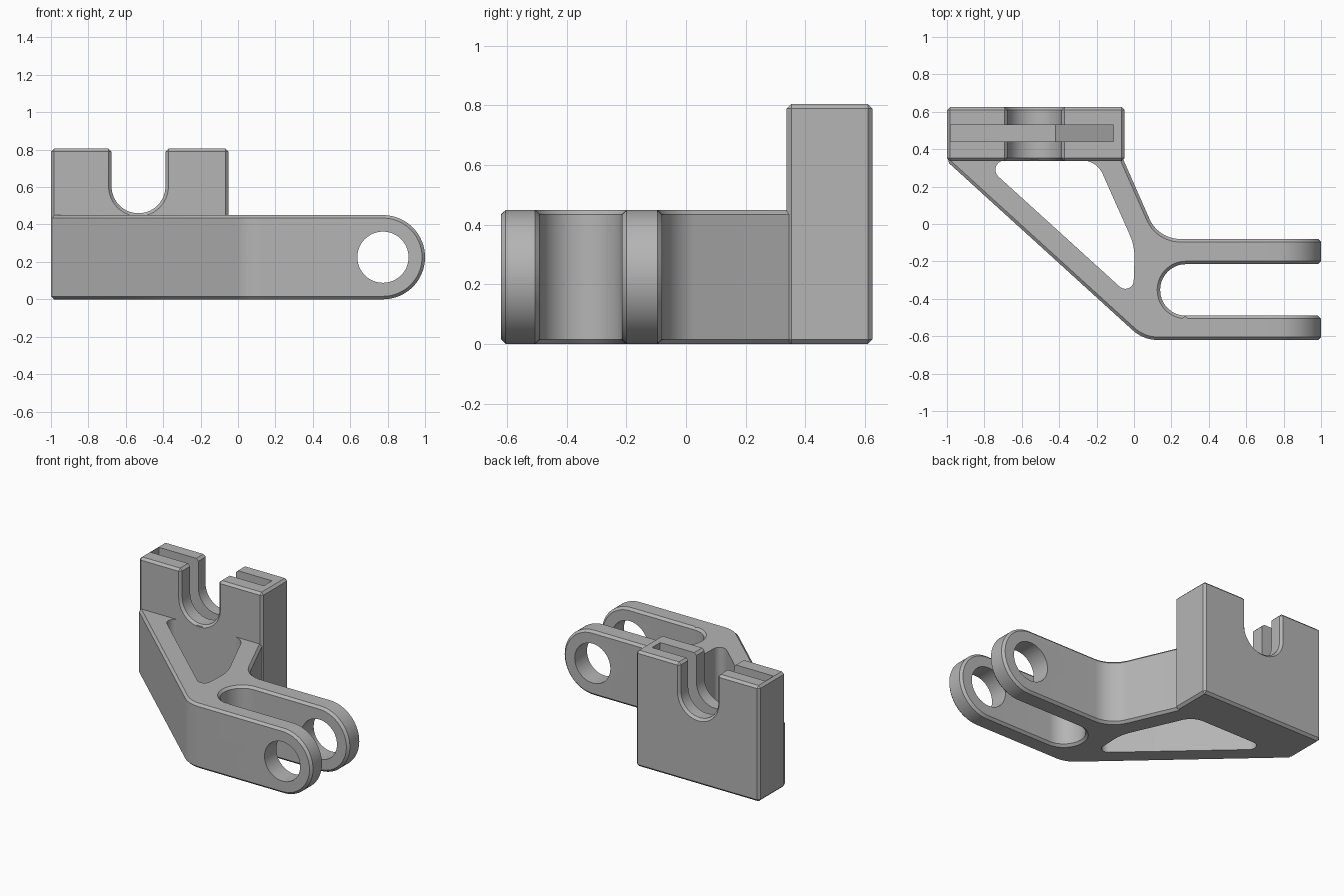
import bpy, bmesh, math
from mathutils import Vector

cube = bpy.data.objects.get("Cube")
if cube:
    bpy.data.objects.remove(cube, do_unlink=True)

grey = bpy.data.materials.new("plain_grey")
grey.use_nodes = True
grey.diffuse_color = (0.46, 0.46, 0.46, 1)
grey.node_tree.nodes["Principled BSDF"].inputs["Base Color"].default_value = grey.diffuse_color


def rounded(corners, steps=14):
    """Closed outline from (u, v, radius) corners, with a fillet at each one."""
    out = []
    for i, (u, v, r) in enumerate(corners):
        p = Vector((u, v))
        if r == 0:
            out.append(p)
            continue
        a = (Vector(corners[i - 1][:2]) - p).normalized()
        b = (Vector(corners[(i + 1) % len(corners)][:2]) - p).normalized()
        half = a.angle(b) / 2
        centre = p + (a + b).normalized() * r / math.sin(half)
        start = p + a * r / math.tan(half) - centre
        end = p + b * r / math.tan(half) - centre
        sweep = math.atan2(start.x * end.y - start.y * end.x, start.dot(end))
        for k in range(steps + 1):
            t = sweep * k / steps
            c, s = math.cos(t), math.sin(t)
            out.append(centre + Vector((start.x * c - start.y * s, start.x * s + start.y * c)))
    return out


def prism(name, outline, low, high, axis="z"):
    """Extrude an outline along z (outline in x, y) or along y (outline in x, z)."""
    bm = bmesh.new()
    rings = []
    for d in (low, high):
        rings.append([bm.verts.new((p[0], p[1], d) if axis == "z" else (p[0], d, p[1]))
                      for p in outline])
    bm.faces.new(rings[0])
    bm.faces.new(rings[1])
    n = len(outline)
    for i in range(n):
        j = (i + 1) % n
        bm.faces.new((rings[0][i], rings[0][j], rings[1][j], rings[1][i]))
    bmesh.ops.recalc_face_normals(bm, faces=bm.faces)
    mesh = bpy.data.meshes.new(name)
    bm.to_mesh(mesh)
    bm.free()
    mesh.materials.append(grey)
    obj = bpy.data.objects.new(name, mesh)
    bpy.context.collection.objects.link(obj)
    return obj


def bake(obj):
    """Apply the modifiers of an object."""
    deps = bpy.context.evaluated_depsgraph_get()
    mesh = bpy.data.meshes.new_from_object(obj.evaluated_get(deps))
    obj.modifiers.clear()
    obj.data = mesh


def combine(obj, cutter, operation="DIFFERENCE"):
    mod = obj.modifiers.new("cut", "BOOLEAN")
    mod.operation = operation
    mod.solver = "EXACT"
    mod.object = cutter
    cutter.hide_render = True
    bake(obj)
    bpy.data.objects.remove(cutter, do_unlink=True)


def chamfer(obj, width):
    mod = obj.modifiers.new("chamfer", "BEVEL")
    mod.width = width
    mod.segments = 1
    mod.limit_method = "ANGLE"
    mod.angle_limit = math.radians(40)
    mod.use_clamp_overlap = False
    bake(obj)


def finish(obj):
    bpy.ops.object.select_all(action="DESELECT")
    obj.select_set(True)
    bpy.context.view_layer.objects.active = obj
    bpy.ops.object.shade_smooth_by_angle(angle=math.radians(28))


# Forked arm, seen in plan
arm = prism("forked_arm", rounded([
    (-1, 0.335, 0), (0.05, -0.62, 0.2),
    (1, -0.62, 0), (1, -0.49, 0),
    (0.14, -0.49, 0.137), (0.14, -0.215, 0.137),
    (1, -0.215, 0), (1, -0.08, 0),
    (0.13, -0.08, 0.18), (-0.055, 0.34, 0),
    (-0.08, 0.4, 0), (-0.98, 0.4, 0)]), 0, 0.45)

# Rounded fork tips, chamfered rims
side = prism("tip_shape", rounded([
    (-1.2, 0, 0), (1, 0, 0.2249), (1, 0.45, 0.2249), (-1.2, 0.45, 0)], 20), -1, 1, "y")
combine(arm, side, "INTERSECT")
chamfer(arm, 0.016)

# Pin hole through both fork tips
hole = [(0.775 + 0.137 * math.cos(math.tau * k / 48),
         0.225 + 0.137 * math.sin(math.tau * k / 48)) for k in range(48)]
combine(arm, prism("pin_hole", hole, -1, 0.1, "y"))

# Triangular window
window = rounded([(-0.82, 0.34, 0.05), (-0.005, -0.40, 0.045),
                  (0.005, -0.12, 0.3), (-0.2, 0.34, 0.12)])
combine(arm, prism("window", window, -0.5, 1))
finish(arm)

# Upright block with a U-shaped cradle
block = prism("cradle_block", rounded([
    (-1, 0, 0), (-0.05, 0, 0), (-0.05, 0.805, 0), (-0.388, 0.805, 0),
    (-0.388, 0.46, 0.1439), (-0.676, 0.46, 0.1439),
    (-0.676, 0.805, 0), (-1, 0.805, 0)]), 0.337, 0.625, "y")
chamfer(block, 0.016)

# Narrow nut pocket crossing the cradle
pocket = [(-0.98, 0.22), (-0.42, 0.22), (-0.11, 0.7), (-0.11, 1), (-0.98, 1)]
combine(block, prism("nut_pocket", pocket, 0.44, 0.53, "y"))
finish(block)
